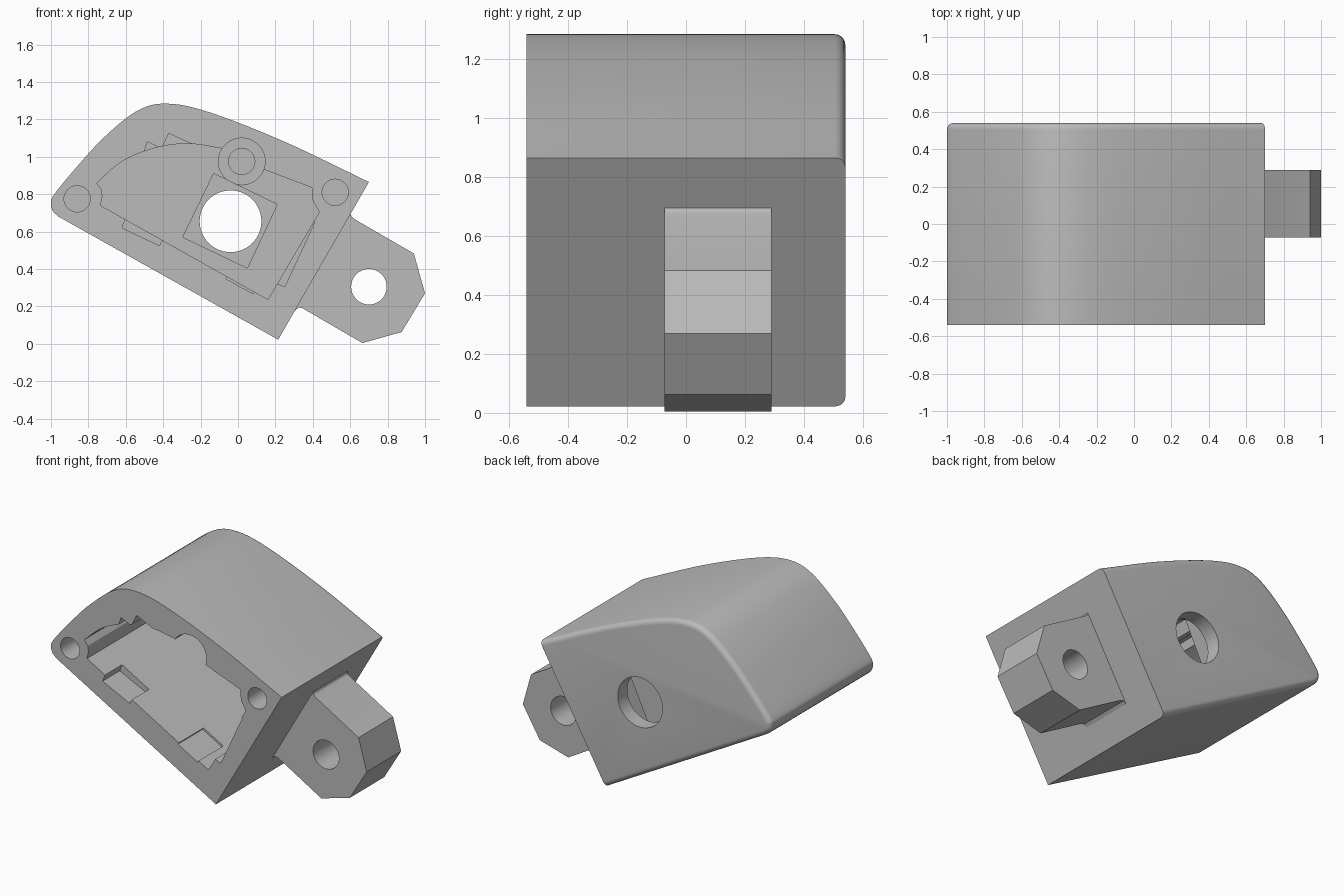
import bpy, bmesh, math
from mathutils import Matrix, Vector

if "Cube" in bpy.data.objects:
    bpy.data.objects.remove(bpy.data.objects["Cube"], do_unlink=True)

grey = bpy.data.materials.new("mid grey plastic")
grey.use_nodes = True
colour = (0.5, 0.5, 0.5, 1)
grey.diffuse_color = colour
grey.node_tree.nodes["Principled BSDF"].inputs["Base Color"].default_value = colour

FRONT, BACK = -0.54, 0.54
OUT = FRONT - 0.05          # cutters start just outside the front face


def smooth_path(pts, n=6):
    """Catmull-Rom samples through the points."""
    p = [Vector(q) for q in pts]
    p = [2 * p[0] - p[1]] + p + [2 * p[-1] - p[-2]]
    out = []
    for a, b, c, d in zip(p, p[1:], p[2:], p[3:]):
        for i in range(n):
            t = i / n
            out.append(0.5 * (2 * b + (c - a) * t + (2 * a - 5 * b + 4 * c - d) * t ** 2
                              + (3 * b - a - 3 * c + d) * t ** 3))
    return [tuple(q) for q in out] + [tuple(p[-2])]


def circle(x, z, r, n=40):
    return [(x + r * math.cos(math.tau * i / n), z + r * math.sin(math.tau * i / n))
            for i in range(n)]


def prism(name, pts, y0, y1, matrix=None, round_back=0):
    """Extrude an x-z outline along y, optionally rounding the back rim."""
    bm = bmesh.new()
    a = [bm.verts.new((x, y0, z)) for x, z in pts]
    b = [bm.verts.new((x, y1, z)) for x, z in pts]
    bm.faces.new(a)
    back = bm.faces.new(b)
    n = len(pts)
    for i in range(n):
        j = (i + 1) % n
        bm.faces.new((a[i], a[j], b[j], b[i]))
    bmesh.ops.recalc_face_normals(bm, faces=bm.faces)
    if round_back:
        # the edge that closes the outline (the hinge side) stays sharp
        rim = [e for e in back.edges if not (b[0] in e.verts and b[-1] in e.verts)]
        bmesh.ops.bevel(bm, geom=rim, offset=round_back, segments=5,
                        profile=0.5, affect='EDGES')
    if matrix:
        bm.transform(matrix)
        bmesh.ops.recalc_face_normals(bm, faces=bm.faces)
    mesh = bpy.data.meshes.new(name)
    bm.to_mesh(mesh)
    bm.free()
    mesh.materials.append(grey)
    ob = bpy.data.objects.new(name, mesh)
    bpy.context.collection.objects.link(ob)
    return ob


def combine(target, tool, operation='DIFFERENCE'):
    mod = target.modifiers.new("combine", 'BOOLEAN')
    mod.operation, mod.solver, mod.object = operation, 'EXACT', tool
    bpy.context.view_layer.objects.active = target
    bpy.ops.object.modifier_apply(modifier=mod.name)
    bpy.data.objects.remove(tool, do_unlink=True)


def cut(target, pts, y0, y1, matrix=None):
    combine(target, prism("cutter", pts, y0, y1, matrix))


# Housing: curved top, blunt nose, straight underside and hinge face
top = smooth_path([(0.7, 0.865), (0.25, 1.08), (-0.15, 1.237), (-0.38, 1.284),
                   (-0.54, 1.245), (-0.72, 1.1), (-0.88, 0.925), (-0.985, 0.795),
                   (-1.0, 0.75), (-0.99, 0.71), (-0.96, 0.68)])
housing = prism("housing", top + [(0.215, 0.022)], FRONT, BACK, round_back=0.035)

# Hinge tab with small root fillets and a pin hole
tab = prism("hinge_tab", [(0.54, 0.68), (0.602, 0.697), (0.607, 0.68), (0.625, 0.665),
                          (0.94, 0.483), (1.0, 0.27), (0.875, 0.063), (0.665, 0.004),
                          (0.345, 0.19), (0.325, 0.194), (0.306, 0.178), (0.27, 0.24)],
            -0.073, 0.29)
cut(tab, circle(0.7, 0.305, 0.095), -0.3, 0.5)
combine(housing, tab, 'UNION')

# Main cavity, open at the front
arch = smooth_path([(-0.755, 0.86), (-0.62, 0.975), (-0.45, 1.045),
                    (-0.27, 1.07), (-0.09, 1.045)])
cut(housing, arch + [(0.02, 0.975), (0.13, 0.935), (0.395, 0.835), (0.4, 0.765),
                     (0.435, 0.705), (0.16, 0.237), (-0.735, 0.74),
                     (-0.725, 0.79), (-0.73, 0.825)], OUT, 0.32)

# Round pocket with a pilot hole in its floor
cut(housing, circle(0.02, 0.975, 0.125), OUT, 0.34)
cut(housing, circle(0.02, 0.975, 0.07), 0.3, 0.42)

# Square seat and round window through the back wall
cut(housing, [(-0.13, 0.91), (0.21, 0.745), (0.05, 0.405), (-0.295, 0.57)], 0.25, 0.44)
cut(housing, circle(-0.04, 0.655, 0.165, 56), 0.4, 0.7)

# Clip notches around the cavity wall
for pts, end in (
        ([(-0.51, 1.0), (-0.485, 1.08), (-0.38, 1.03), (-0.42, 0.97)], 0.1),
        ([(-0.42, 1.02), (-0.37, 1.125), (-0.24, 1.065), (-0.29, 0.98)], 0.1),
        ([(-0.59, 0.7), (-0.62, 0.62), (-0.42, 0.525), (-0.38, 0.6)], -0.36),
        ([(-0.04, 0.39), (-0.065, 0.348), (0.08, 0.268), (0.11, 0.31)], -0.28),
        ([(0.36, 0.67), (0.41, 0.65), (0.25, 0.305), (0.19, 0.33)], -0.25)):
    cut(housing, pts, OUT, end)

# Blind screw holes
for x, z in ((-0.86, 0.775), (0.52, 0.81)):
    cut(housing, circle(x, z, 0.07), OUT, -0.1)

# Rounded cable slot through the hinge face, square to that face
slot = [(x + math.copysign(0.025, x), z) for x, z in circle(0, 0, 0.06)]
normal, up = Vector((0.863, 0, -0.505)), Vector((0.505, 0, 0.863))
frame = Matrix((Vector((0, 1, 0)), normal, up)).transposed().to_4x4()
frame.translation = (0.366, -0.213, 0.282)
cut(housing, slot, -0.22, 0.05, frame)

# Smooth shading with crisp edges
bpy.ops.object.select_all(action='DESELECT')
housing.select_set(True)
bpy.context.view_layer.objects.active = housing
bpy.ops.object.shade_smooth_by_angle(angle=math.radians(25))
